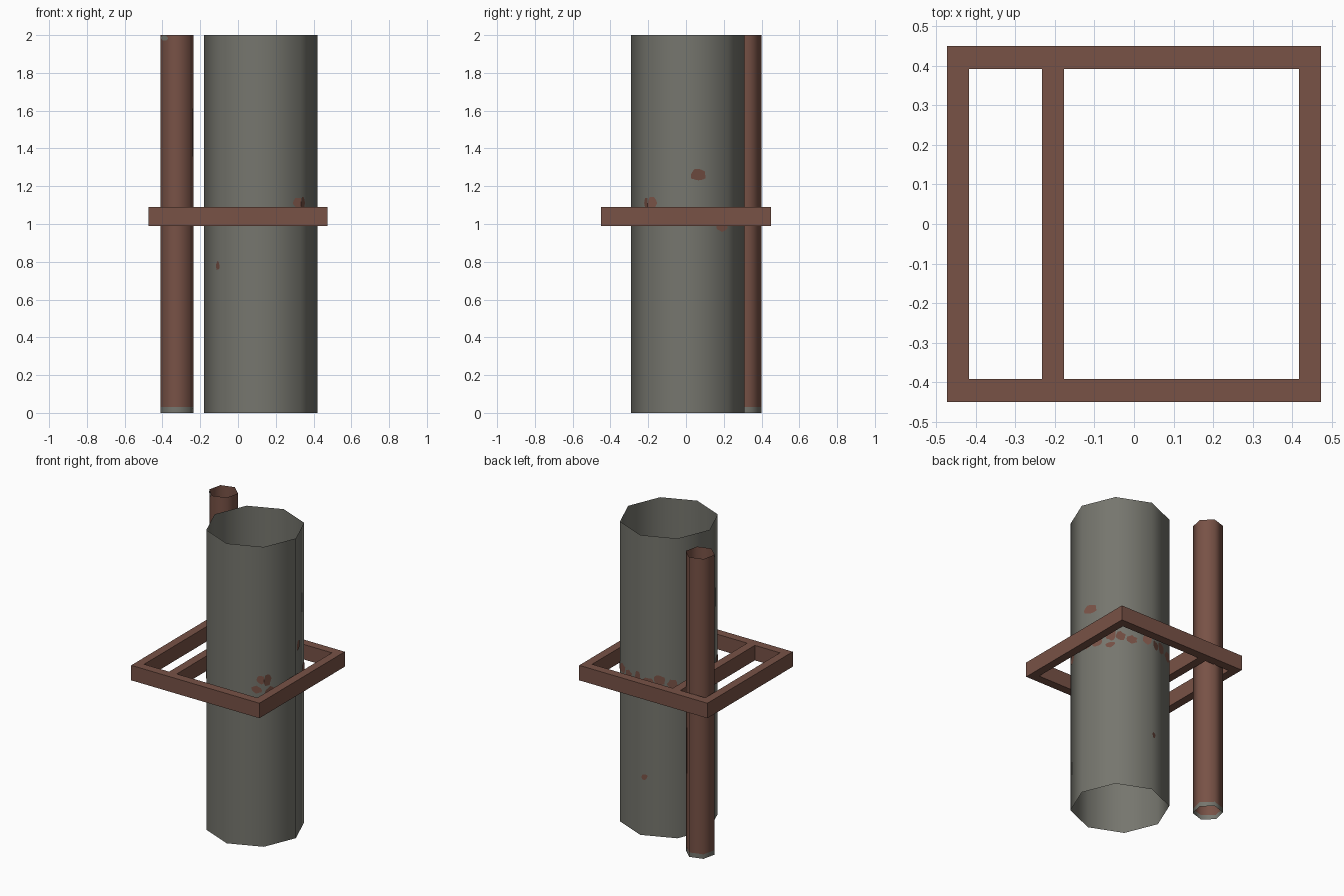
import bpy, math, random
from mathutils import Vector

if "Cube" in bpy.data.objects:
    bpy.data.objects.remove(bpy.data.objects["Cube"])

random.seed(4)


def material(name, rgb):
    m = bpy.data.materials.new(name)
    m.diffuse_color = (*rgb, 1)
    m.use_nodes = True
    m.node_tree.nodes["Principled BSDF"].inputs["Base Color"].default_value = m.diffuse_color
    return m


GREY = material("weathered grey", (0.181, 0.181, 0.156))
RUST = material("rust brown", (0.188, 0.084, 0.061))


def mesh_object(name, verts, faces, mats, smooth=False):
    me = bpy.data.meshes.new(name)
    me.from_pydata(verts, [], faces)
    for m in mats:
        me.materials.append(m)
    for p in me.polygons:
        p.use_smooth = smooth
    ob = bpy.data.objects.new(name, me)
    bpy.context.collection.objects.link(ob)
    return ob


def pipe(name, cx, cy, r, sides, turn, levels, mats):
    """Open, single-skin pipe with rings at the given heights."""
    verts = []
    for z in levels:
        for i in range(sides):
            a = turn + 2 * math.pi * i / sides
            verts.append((cx + r * math.cos(a), cy + r * math.sin(a), z))
    faces = []
    for k in range(len(levels) - 1):
        for i in range(sides):
            j = (i + 1) % sides
            faces.append((k * sides + i, k * sides + j,
                          (k + 1) * sides + j, (k + 1) * sides + i))
    return mesh_object(name, verts, faces, mats, True)


def patches(name, cx, cy, r, sides, turn, spots, mat):
    """Thin ragged blobs lying on pipe panels: (panel, across, z, half width, half height)."""
    verts, faces = [], []
    step = 2 * math.pi / sides
    apothem = r * math.cos(step / 2) + 0.002
    limit = r * math.sin(step / 2)
    for panel, u0, z0, ru, rz in spots:
        a = turn + step * (panel + 0.5)
        n = Vector((math.cos(a), math.sin(a), 0))
        t = Vector((-math.sin(a), math.cos(a), 0))
        first = len(verts)
        for i in range(12):
            b = 2 * math.pi * i / 12
            k = random.uniform(0.8, 1.1)
            u = max(-limit, min(limit, u0 + ru * k * math.cos(b)))
            z = min(2.0, z0 + rz * k * math.sin(b))
            verts.append(Vector((cx, cy, z)) + n * apothem + t * u)
        faces.append(tuple(range(first, first + 12)))
    return mesh_object(name, verts, faces, [mat])


# Large grey pipe
BIG = (0.12, 0.01, 0.30, 8, 0.0)
pipe("large_pipe", *BIG, (0, 2), [GREY])

# Rust stains: loose spots plus a broken ring where the bracket sits
spots = [(0, -0.055, 1.26, 0.045, 0.035), (7, -0.09, 1.11, 0.03, 0.04),
         (6, 0.10, 1.11, 0.03, 0.03), (0, 0.08, 0.98, 0.035, 0.02),
         (4, 0.08, 0.78, 0.028, 0.024), (2, -0.09, 0.39, 0.02, 0.02)]
for panel in range(8):
    for u in (-0.075, 0.0, 0.075):
        if panel in (0, 1, 2) or random.random() < 0.4:
            spots.append((panel, u + random.uniform(-0.015, 0.015),
                          random.uniform(1.02, 1.05), 0.035, random.uniform(0.025, 0.042)))
patches("large_pipe_rust", *BIG, spots, RUST)

# Small rusty pipe with a bare grey bottom end
SMALL = (-0.323, 0.31, 0.0915, 6, math.radians(17))
small = pipe("small_pipe", *SMALL, (0, 0.03, 2), [RUST, GREY])
for p in small.data.polygons:
    p.material_index = 1 if p.center.z < 0.03 else 0
patches("small_pipe_bare_metal", *SMALL, [(3, -0.015, 1.985, 0.025, 0.015)], GREY)


# Bracket frame bars
def bar(name, x0, x1, y0, y1, z0=0.99, z1=1.09):
    v = [(x, y, z) for z in (z0, z1) for x, y in ((x0, y0), (x1, y0), (x1, y1), (x0, y1))]
    f = [(3, 2, 1, 0), (4, 5, 6, 7), (0, 1, 5, 4), (1, 2, 6, 5), (2, 3, 7, 6), (3, 0, 4, 7)]
    return mesh_object(name, v, f, [RUST])


bar("bracket_front", -0.473, 0.473, -0.45, -0.393)
bar("bracket_back", -0.473, 0.473, 0.393, 0.45)
bar("bracket_left", -0.473, -0.418, -0.393, 0.393)
bar("bracket_right", 0.418, 0.473, -0.393, 0.393)
bar("bracket_divider", -0.233, -0.177, -0.393, 0.393)
